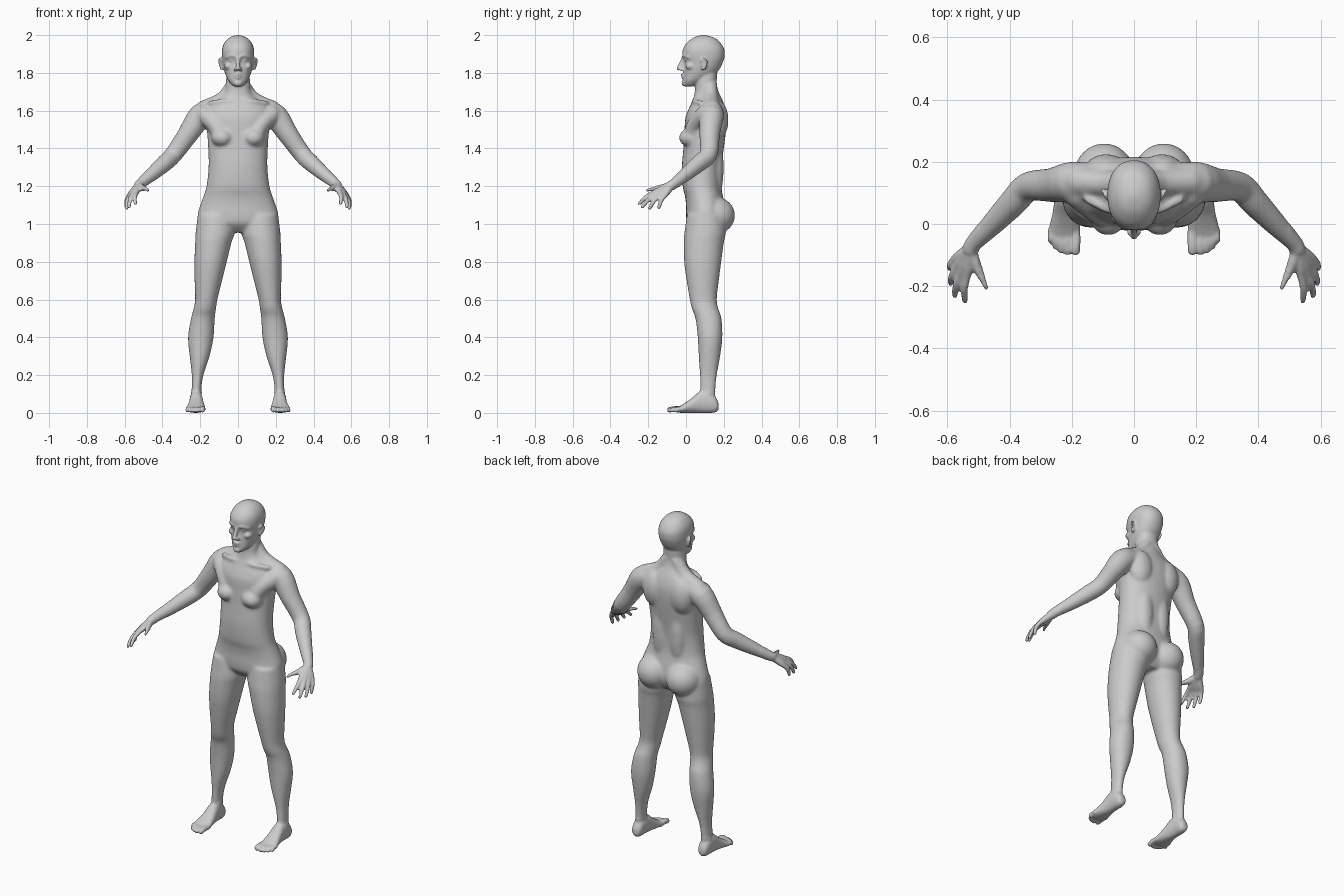
import bpy, bmesh, math
from mathutils import Vector, Matrix

bm = bmesh.new()


def spline(keys, n=3):
    """Catmull-Rom through tuples of any length."""
    out = []
    for i in range(len(keys) - 1):
        p = [keys[max(i - 1, 0)], keys[i], keys[i + 1], keys[min(i + 2, len(keys) - 1)]]
        for k in range(n):
            t = k / n
            out.append([0.5 * (2 * b + (c - a) * t + (2 * a - 5 * b + 4 * c - d) * t * t
                               + (3 * b - a - 3 * c + d) * t ** 3) for a, b, c, d in zip(*p)])
    return out + [list(keys[-1])]


def skin(rings):
    """Closed tube through lists of points."""
    vs = [[bm.verts.new(p) for p in r] for r in rings]
    n = len(vs[0])
    for a, b in zip(vs, vs[1:]):
        for i in range(n):
            bm.faces.new((a[i], a[(i + 1) % n], b[(i + 1) % n], b[i]))
    bm.faces.new(vs[0])
    bm.faces.new(vs[-1])


def loft(keys, side=1, axis='z', power=2.2, n=32):
    """Keys: position on axis, centre x, half width, low and high of the third axis."""
    rings = []
    for h, cx, rx, lo, hi in spline(keys):
        ring = []
        for i in range(n):
            c, s = math.cos(2 * math.pi * i / n), math.sin(2 * math.pi * i / n)
            x = side * (cx + rx * math.copysign(abs(c) ** (2 / power), c))
            w = (lo + hi) / 2 + (hi - lo) / 2 * math.copysign(abs(s) ** (2 / power), s)
            ring.append((x, w, h) if axis == 'z' else (x, h, w))
        rings.append(ring)
    skin(rings)


def ball(c, r, side=1, rot=0, n=16, m=9):
    """Ellipsoid, turned about its upright axis."""
    mat = (Matrix.Translation((side * c[0], c[1], c[2])) @ Matrix.Rotation(side * rot, 4, 'Z')
           @ Matrix.Diagonal((*r, 1)))
    lats = [math.pi * (j + .25) / (m + .5) for j in range(m + 1)]
    skin([[mat @ Vector((math.sin(b) * math.cos(2 * math.pi * i / n),
                         math.sin(b) * math.sin(2 * math.pi * i / n), math.cos(b)))
           for i in range(n)] for b in lats])


def limb(keys, side=1, n=12):
    """Round tube with ball ends; keys are x, y, z, radius."""
    pts = spline(keys)
    pos = [Vector((side * p[0], p[1], p[2])) for p in pts]
    u = Vector((0.31, 0.2, 0.93))
    rings = []
    for i, p in enumerate(pos):
        t = (pos[min(i + 1, len(pos) - 1)] - pos[max(i - 1, 0)]).normalized()
        u = (u - t * u.dot(t)).normalized()
        v = t.cross(u)
        rings.append([p + pts[i][3] * (u * math.cos(a) + v * math.sin(a))
                      for a in (2 * math.pi * k / n for k in range(n))])
    skin(rings)
    for k in (keys[0], keys[-1]):
        ball(k[:3], (k[3],) * 3, side, 0, 12, 6)


# torso and neck
loft([(.955, 0, .06, .05, .17), (1.0, 0, .19, .008, .2), (1.05, 0, .213, 0, .21),
      (1.1, 0, .2, 0, .205), (1.15, 0, .182, -.006, .195), (1.2, 0, .167, -.018, .188),
      (1.3, 0, .156, -.022, .188), (1.4, 0, .158, -.014, .2), (1.5, 0, .165, -.008, .213),
      (1.56, 0, .172, -.004, .216), (1.6, 0, .172, .01, .212), (1.64, 0, .14, .028, .2),
      (1.67, 0, .095, .04, .187), (1.7, 0, .07, .046, .173), (1.74, 0, .065, .05, .163),
      (1.8, 0, .06, .055, .165)])

# head
loft([(1.728, 0, .018, -.005, .03), (1.737, 0, .032, -.013, .06), (1.76, 0, .052, -.016, .1),
      (1.79, 0, .066, -.014, .15), (1.82, 0, .075, -.012, .178), (1.86, 0, .082, -.009, .197),
      (1.885, 0, .085, -.018, .204), (1.92, 0, .085, -.018, .204), (1.95, 0, .077, -.004, .19),
      (1.975, 0, .06, .022, .168), (1.99, 0, .04, .047, .14), (2.0, 0, .012, .08, .105)])

# nose, chin and lips
limb([(0, -.014, 1.88, .01), (0, -.025, 1.85, .011), (0, -.039, 1.824, .012)])
ball((0, -.01, 1.745), (.022, .014, .016))
limb([(-.026, -.004, 1.784, .004), (0, -.021, 1.79, .007), (.026, -.004, 1.784, .004)])
limb([(-.022, -.004, 1.781, .004), (0, -.019, 1.775, .0075), (.022, -.004, 1.781, .004)])

for s in (1, -1):
    # face details and ears
    ball((.014, -.024, 1.819), (.01, .013, .009), s)
    limb([(.012, -.013, 1.887, .008), (.035, -.008, 1.892, .009), (.06, .014, 1.882, .009)], s)
    ball((.033, .006, 1.868), (.016, .014, .011), s)
    ball((.05, .025, 1.835), (.024, .028, .02), s)
    ball((.087, .095, 1.845), (.007, .018, .03), s, -.35)
    limb([(.088, .08, 1.862, .004), (.095, .093, 1.877, .005), (.101, .11, 1.865, .005),
          (.097, .108, 1.842, .005), (.088, .088, 1.818, .006)], s)

    # chest, shoulders and back
    ball((.083, .024, 1.457), (.06, .062, .05), s)
    limb([(.09, .03, 1.47, .045), (.125, .052, 1.53, .046), (.18, .1, 1.58, .05)], s)
    limb([(.02, .125, 1.74, .04), (.08, .13, 1.66, .042), (.18, .138, 1.607, .048)], s)
    limb([(.015, .045, 1.65, .012), (.08, .045, 1.65, .013), (.15, .08, 1.64, .014)], s)
    ball((.09, .163, 1.55), (.075, .063, .11), s)
    ball((.055, .15, 1.3), (.055, .05, .2), s)
    ball((.096, .15, 1.045), (.1, .11, .1), s, 0, 32, 18)

    # arm
    limb([(.14, .135, 1.595, .06), (.2, .135, 1.57, .066), (.265, .125, 1.475, .055),
          (.34, .12, 1.37, .048), (.385, .073, 1.325, .046), (.45, .005, 1.268, .038),
          (.513, -.06, 1.215, .028), (.525, -.08, 1.203, .027)], s, 20)

    # palm, fingers and thumb
    for knuckle, tip in (((.537, -.168, 1.168), (.543, -.247, 1.108)),
                         ((.556, -.158, 1.160), (.576, -.231, 1.090)),
                         ((.570, -.137, 1.153), (.589, -.192, 1.083)),
                         ((.577, -.112, 1.150), (.592, -.143, 1.088))):
        k, t = Vector(knuckle), Vector(tip)
        wrist = Vector((.525, -.08, 1.203)).lerp(k, .15)
        limb([(*wrist, .021), (*wrist.lerp(k, .6), .018), (*k, .0135)], s)
        mid = k.lerp(t, .5) + Vector((.006, -.003, .006))
        limb([(*k, .0125), (*mid, .0118), (*t, .0095)], s)
    limb([(.522, -.095, 1.2, .02), (.503, -.14, 1.19, .017), (.488, -.175, 1.186, .0125),
          (.475, -.206, 1.178, .0105)], s)

    # leg
    loft([(.04, .221, .026, .075, .155), (.12, .22, .026, .074, .156), (.2, .214, .031, .073, .164),
          (.3, .203, .053, .067, .181), (.4, .197, .068, .062, .193), (.5, .186, .063, .05, .188),
          (.55, .176, .06, .031, .172), (.6, .168, .059, .02, .163), (.7, .157, .073, .003, .174),
          (.8, .145, .086, -.01, .187), (.9, .131, .096, -.012, .2), (.95, .122, .103, -.009, .21),
          (1.05, .115, .098, .005, .205)], s, power=2.05)
    ball((.238, .12, .1), (.013, .017, .017), s)
    ball((.203, .105, .11), (.013, .017, .017), s)

    # foot and toes
    loft([(.172, .222, .014, .018, .05), (.162, .222, .026, .006, .075), (.14, .222, .032, 0, .1),
          (.105, .222, .034, 0, .12), (.07, .221, .036, 0, .112), (.03, .221, .042, 0, .078),
          (-.01, .223, .05, 0, .05), (-.04, .225, .05, .001, .033), (-.055, .225, .044, .005, .025)],
         s, axis='y')
    for x, tip, r in ((.187, -.086, .0155), (.213, -.09, .012), (.233, -.084, .0115),
                      (.251, -.072, .011), (.267, -.052, .011)):
        limb([(x, -.02, .02, r), (x, (tip - .035) / 2, .021, r), (x + .001, tip, r + .001, r)], s)

bmesh.ops.recalc_face_normals(bm, faces=bm.faces[:])
mesh = bpy.data.meshes.new("body")
bm.to_mesh(mesh)
bm.free()
body = bpy.data.objects.new("body", mesh)
bpy.context.collection.objects.link(body)

# fuse the parts into one skin
fuse = body.modifiers.new("fuse", 'REMESH')
fuse.mode = 'VOXEL'
fuse.voxel_size = 0.0065
fuse.use_smooth_shade = True
bpy.context.view_layer.objects.active = body
body.select_set(True)
bpy.ops.object.modifier_apply(modifier="fuse")

# soften: lightly on face, hands and feet, strongly elsewhere
group = body.vertex_groups.new(name="soft")
group.add([v.index for v in body.data.vertices
           if .12 < v.co.z < 1.72 and abs(v.co.x) < .5], 1, 'REPLACE')
for name, times in (("light", 2), ("soft", 18)):
    mod = body.modifiers.new(name, 'SMOOTH')
    mod.factor = .5
    mod.iterations = times
    if name == "soft":
        mod.vertex_group = "soft"
